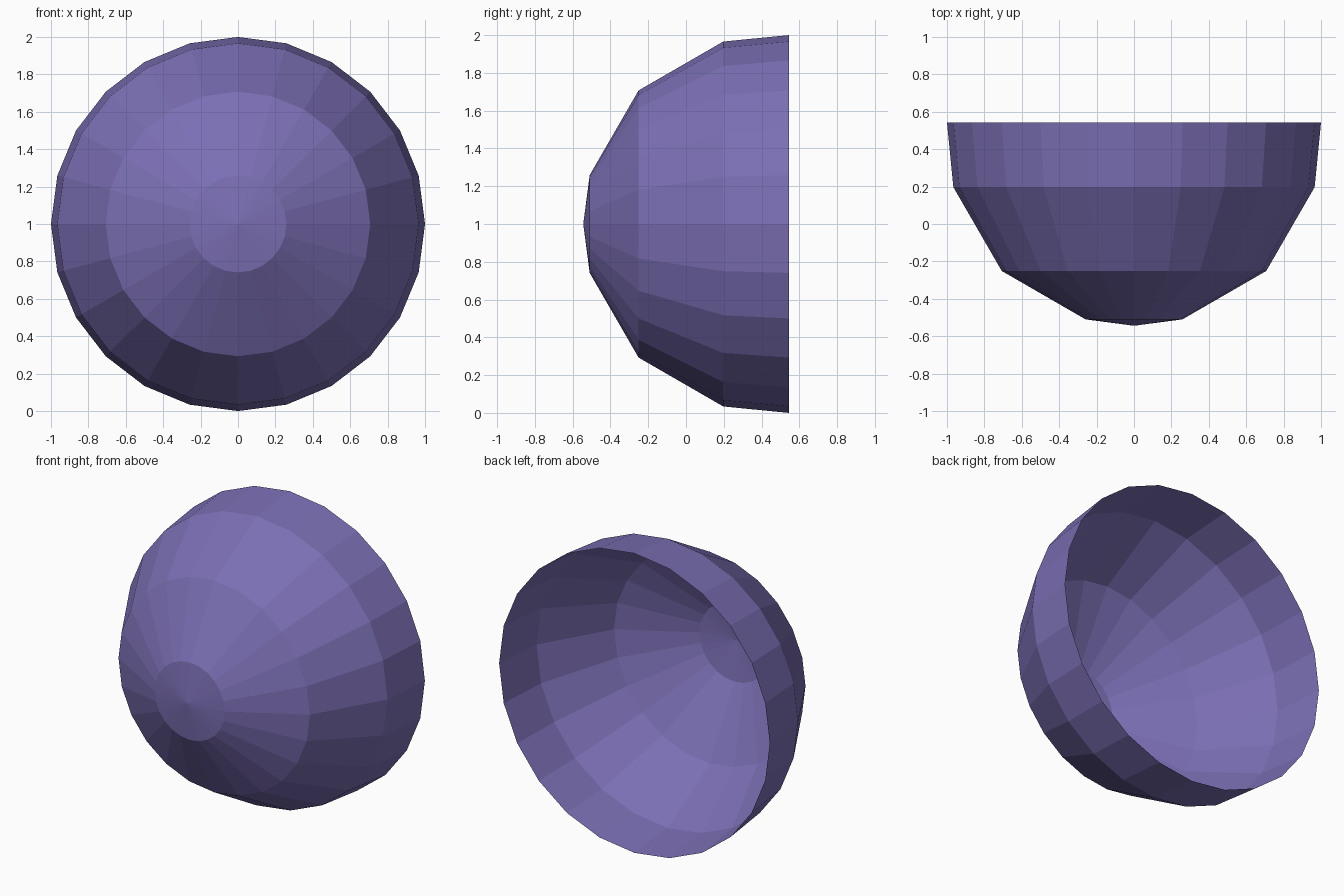
import bpy, bmesh
from math import sin, cos, radians, tau

if "Cube" in bpy.data.objects:
    bpy.data.objects.remove(bpy.data.objects["Cube"])

SIDES = 24
# Profile from tip to rim: (radius, y), dome rings at 15, 45, 75 degrees
profile = [(sin(radians(a)), 0.456 - cos(radians(a))) for a in (15, 45, 75)]
profile.append((1.0, 0.544))

# Open dome lathed around the y axis
bm = bmesh.new()
tip = bm.verts.new((0, -0.544, 1))
rings = [[bm.verts.new((r * cos(tau * i / SIDES), y, 1 + r * sin(tau * i / SIDES)))
          for i in range(SIDES)] for r, y in profile]
for i in range(SIDES):
    j = (i + 1) % SIDES
    bm.faces.new((tip, rings[0][i], rings[0][j]))
    for a, b in zip(rings, rings[1:]):
        bm.faces.new((a[i], b[i], b[j], a[j]))

mesh = bpy.data.meshes.new("bowl_shell")
bm.to_mesh(mesh)
bm.free()
bowl = bpy.data.objects.new("bowl_shell", mesh)
bpy.context.collection.objects.link(bowl)

# Purple material
mat = bpy.data.materials.new("purple")
mat.diffuse_color = (0.2, 0.16, 0.46, 1)
mat.use_nodes = True
mat.node_tree.nodes["Principled BSDF"].inputs["Base Color"].default_value = mat.diffuse_color
mesh.materials.append(mat)
